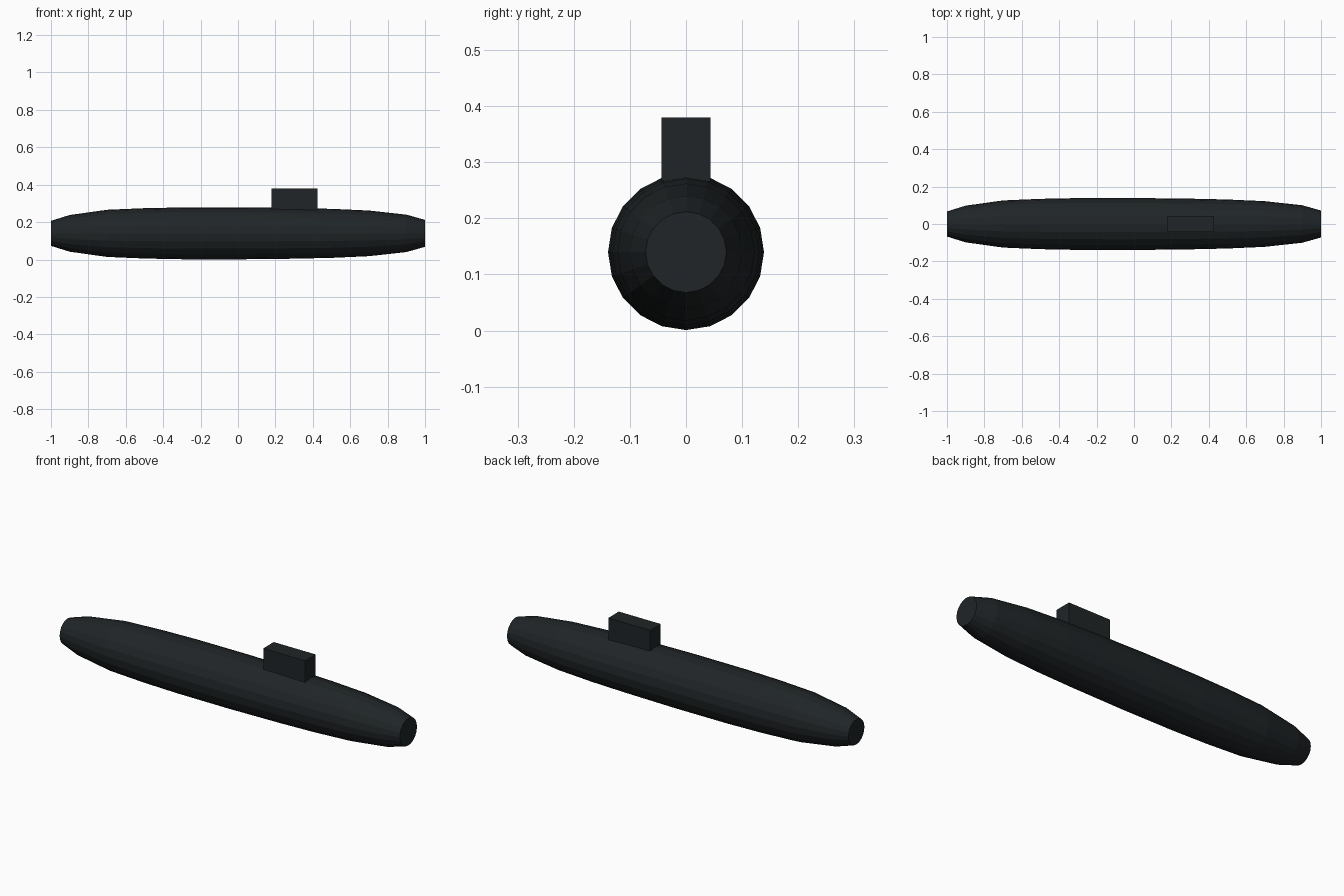
import bpy, bmesh
from math import sin, cos, pi

if "Cube" in bpy.data.objects:
    bpy.data.objects.remove(bpy.data.objects["Cube"])

SIDES = 20
AXIS_Z = 0.14

paint = bpy.data.materials.new("dark_paint")
paint.diffuse_color = (0.014, 0.018, 0.02, 1)
paint.use_nodes = True
paint.node_tree.nodes["Principled BSDF"].inputs["Base Color"].default_value = paint.diffuse_color


def finish(bm, name):
    bmesh.ops.recalc_face_normals(bm, faces=bm.faces)
    mesh = bpy.data.meshes.new(name)
    bm.to_mesh(mesh)
    bm.free()
    mesh.materials.append(paint)
    obj = bpy.data.objects.new(name, mesh)
    bpy.context.collection.objects.link(obj)
    return obj


# Hull: 20-sided body turned around the x axis, with flat ends
profile = [(-1, .067), (-.9, .098), (-.7, .126), (-.5, .1345), (-.3, .1385), (0, .139),
           (.3, .1355), (.5, .131), (.7, .122), (.9, .100), (1, .072)]
bm = bmesh.new()
rings = [[bm.verts.new((x, r * cos(2 * pi * i / SIDES), AXIS_Z + r * sin(2 * pi * i / SIDES)))
          for i in range(SIDES)] for x, r in profile]
for a, b in zip(rings, rings[1:]):
    for i in range(SIDES):
        j = (i + 1) % SIDES
        bm.faces.new((a[i], a[j], b[j], b[i]))
bm.faces.new(rings[0])
bm.faces.new(rings[-1])
finish(bm, "hull")

# Conning tower: plain box sunk slightly into the hull
bm = bmesh.new()
bmesh.ops.create_cube(bm, size=1)
bmesh.ops.scale(bm, vec=(0.246, 0.088, 0.12), verts=bm.verts)
bmesh.ops.translate(bm, vec=(0.302, 0, 0.32), verts=bm.verts)
finish(bm, "conning_tower")
